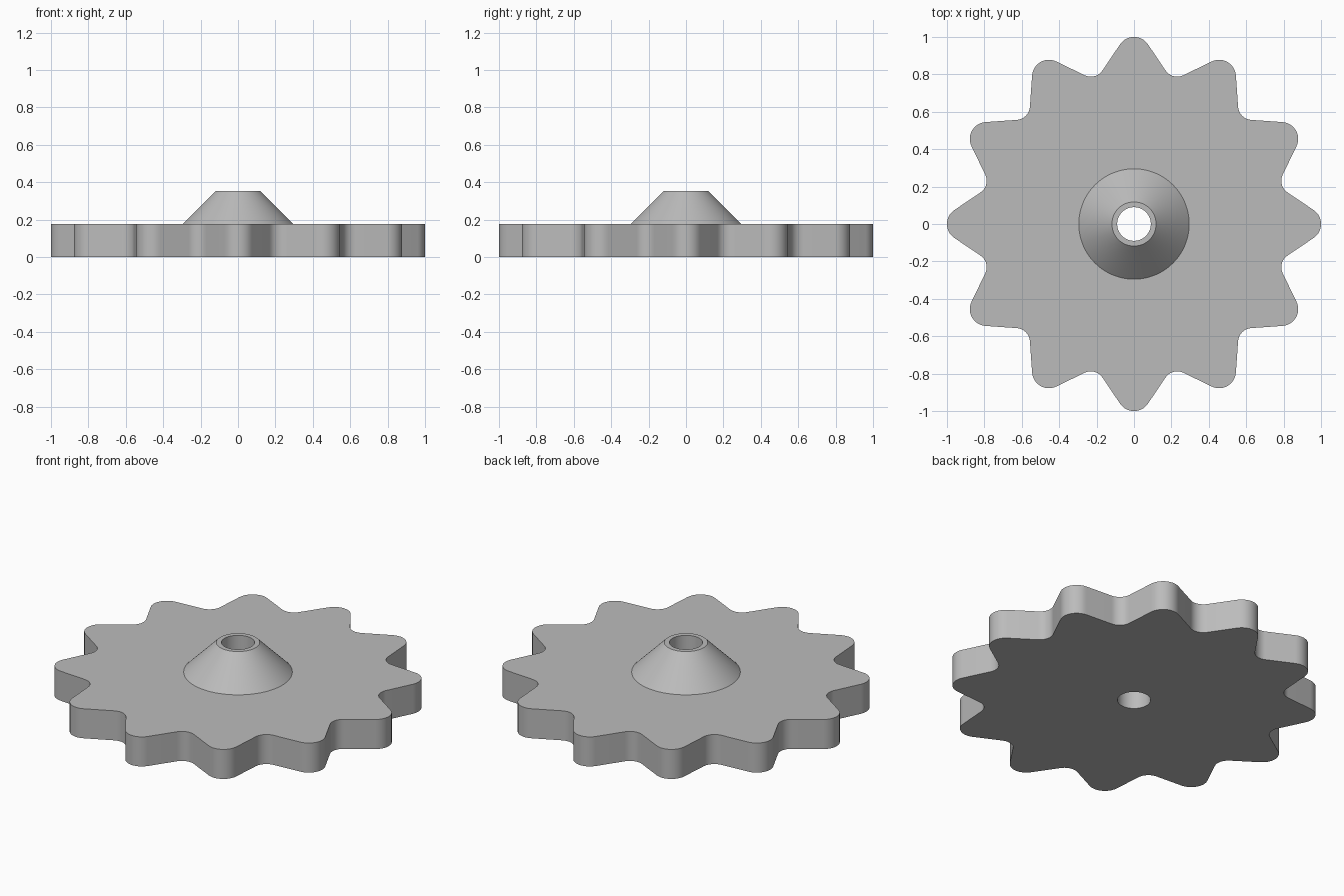
import bpy
import bmesh
from math import sin, cos, pi, radians
from mathutils import Vector, Matrix

cube = bpy.data.objects.get("Cube")
if cube:
    bpy.data.objects.remove(cube, do_unlink=True)

TEETH = 12
TIP_R, VALLEY_R = 0.09, 0.075        # rounding of tooth tips and valleys
VALLEY_DIST = 0.893                  # valley arc centre from the axis
FLANK = radians(34)                  # flank slope against the tooth axis
THICK, TOP = 0.177, 0.354            # plate and hub heights
HUB_BASE, HUB_TOP, BORE = 0.295, 0.118, 0.09
STEPS = 10

steel = bpy.data.materials.new("plain grey")
steel.use_nodes = True
grey = (0.5, 0.5, 0.5, 1)
steel.diffuse_color = grey
steel.node_tree.nodes["Principled BSDF"].inputs["Base Color"].default_value = grey


def arc(centre, radius, start, end):
    return [Vector((centre[0] + radius * cos(start + (end - start) * i / STEPS),
                    centre[1] + radius * sin(start + (end - start) * i / STEPS), 0))
            for i in range(STEPS + 1)]


def tooth_outline():
    """Wheel outline, clockwise from the left of the +y tooth."""
    half = pi / TEETH
    tip = arc((0, 1 - TIP_R), TIP_R, pi - FLANK, FLANK)
    valley = arc((VALLEY_DIST * sin(half), VALLEY_DIST * cos(half)), VALLEY_R,
                 pi + FLANK, 2 * pi - FLANK - 2 * half)
    pitch = tip + valley
    return [Matrix.Rotation(-2 * half * k, 3, 'Z') @ p
            for k in range(TEETH) for p in pitch]


outline = tooth_outline()
count = len(outline)
first = pi / 2 + radians(4.4)

bm = bmesh.new()


def outline_ring(z):
    return [bm.verts.new((p.x, p.y, z)) for p in outline]


def circle_ring(radius, z):
    return [bm.verts.new((radius * cos(first - 2 * pi * i / count),
                          radius * sin(first - 2 * pi * i / count), z))
            for i in range(count)]


# Closed cross-section: bottom, toothed rim, plate top, hub cone, hub lip, bore
rings = [circle_ring(BORE, 0), outline_ring(0), outline_ring(THICK),
         circle_ring(HUB_BASE, THICK), circle_ring(HUB_TOP, TOP), circle_ring(BORE, TOP)]
for a, b in zip(rings, rings[1:] + rings[:1]):
    for i in range(count):
        j = (i + 1) % count
        bm.faces.new((a[i], a[j], b[j], b[i]))
bmesh.ops.recalc_face_normals(bm, faces=bm.faces)

mesh = bpy.data.meshes.new("sprocket_wheel")
bm.to_mesh(mesh)
bm.free()
mesh.materials.append(steel)
wheel = bpy.data.objects.new("sprocket_wheel", mesh)
bpy.context.collection.objects.link(wheel)

# Smooth rim, cone and bore with crisp edges
bpy.ops.object.select_all(action='DESELECT')
wheel.select_set(True)
bpy.context.view_layer.objects.active = wheel
bpy.ops.object.shade_smooth_by_angle(angle=radians(30))
